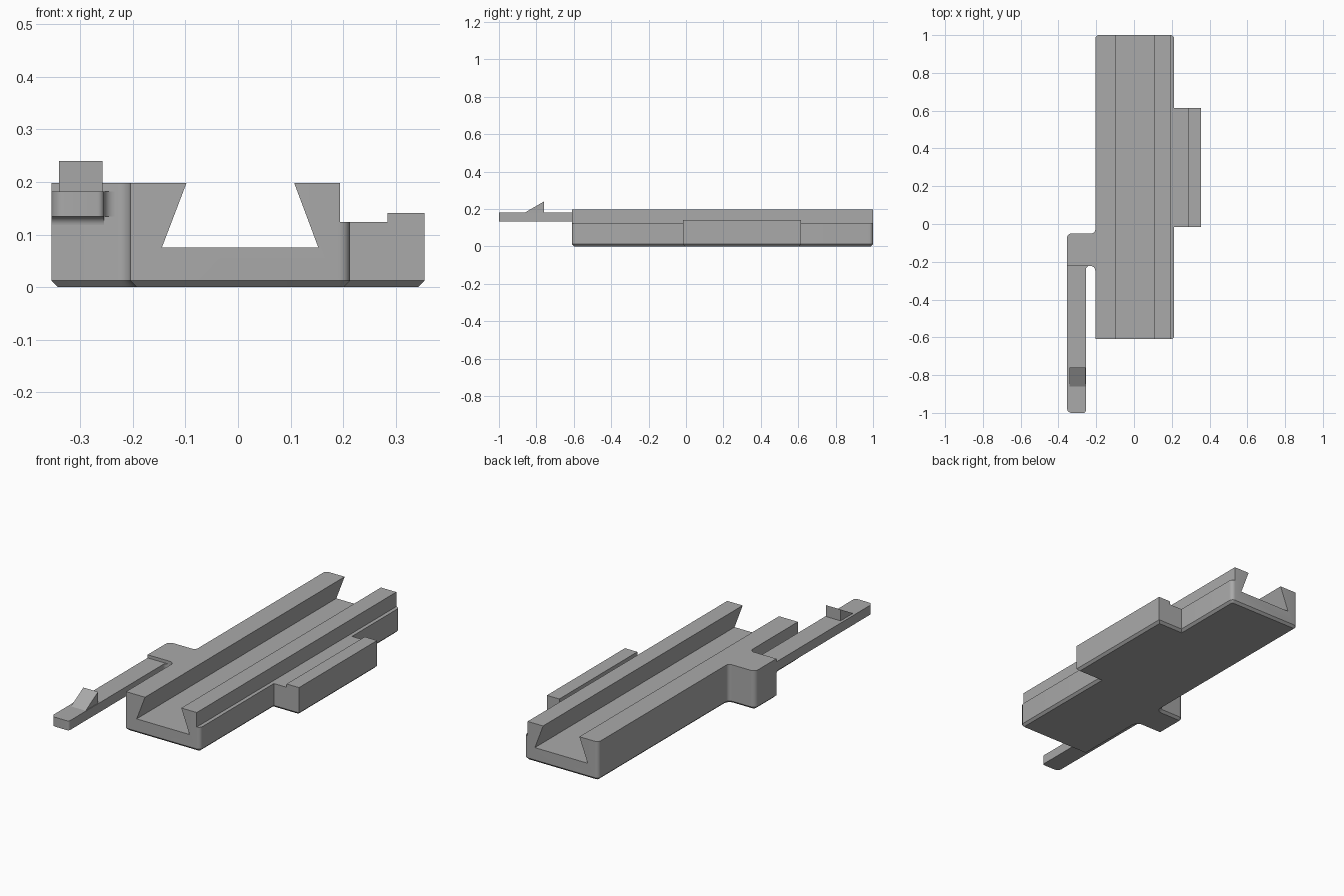
import bpy, bmesh
from math import cos, sin, pi, radians
from mathutils import Vector

cube = bpy.data.objects.get("Cube")
if cube:
    bpy.data.objects.remove(cube, do_unlink=True)

grey = bpy.data.materials.new("grey plastic")
grey.use_nodes = True
colour = (0.4, 0.4, 0.4, 1)
grey.diffuse_color = colour
grey.node_tree.nodes["Principled BSDF"].inputs["Base Color"].default_value = colour


def rounded(corners, steps=6):
    """Outline from (u, v) or (u, v, radius) corners; rounded corners are square ones."""
    out = []
    for i, c in enumerate(corners):
        p = Vector(c[:2])
        if len(c) == 2:
            out.append(p)
            continue
        a = (Vector(corners[i - 1][:2]) - p).normalized()
        b = (Vector(corners[(i + 1) % len(corners)][:2]) - p).normalized()
        for k in range(steps + 1):
            t = k / steps * pi / 2
            out.append(p + c[2] * (a * (1 - sin(t)) + b * (1 - cos(t))))
    return out


def prism(name, corners, axis, lo, hi, chamfer=0):
    """Extrude an outline along an axis, with an optional chamfer round the low end."""
    place = {"x": lambda u, v, h: (h, u, v),
             "y": lambda u, v, h: (u, h, v),
             "z": lambda u, v, h: (u, v, h)}[axis]
    bm = bmesh.new()
    pts = rounded(corners)
    low, high = [[bm.verts.new(place(p.x, p.y, h)) for p in pts] for h in (lo, hi)]
    base = bm.faces.new(low)
    bm.faces.new(high)
    for i in range(len(pts)):
        bm.faces.new((low[i - 1], low[i], high[i], high[i - 1]))
    bmesh.ops.recalc_face_normals(bm, faces=bm.faces)
    if chamfer:
        bmesh.ops.bevel(bm, geom=list(base.edges), offset=chamfer, segments=1,
                        affect='EDGES', profile=0.5)
    mesh = bpy.data.meshes.new(name)
    bm.to_mesh(mesh)
    bm.free()
    mesh.materials.append(grey)
    obj = bpy.data.objects.new(name, mesh)
    bpy.context.collection.objects.link(obj)
    return obj


def combine(target, tool, operation):
    mod = target.modifiers.new(operation.lower(), 'BOOLEAN')
    mod.operation, mod.object, mod.solver = operation, tool, 'EXACT'
    bpy.context.view_layer.objects.active = target
    bpy.ops.object.modifier_apply(modifier=mod.name)
    bpy.data.objects.remove(tool, do_unlink=True)


# Rail body with the side plate and the arm block in one footprint
body = prism("rail_body", [
    (-0.205, -0.61), (0.213, -0.61, 0.02),
    (0.213, -0.015), (0.355, -0.015), (0.355, 0.615), (0.213, 0.615),
    (0.213, 1.0, 0.02), (-0.205, 1.0, 0.02),
    (-0.205, -0.05, 0.02), (-0.355, -0.05, 0.025),
    (-0.355, -0.222), (-0.205, -0.222, 0.025)], "z", 0, 0.198, chamfer=0.012)

# Dovetail channel along the full length
combine(body, prism("channel_cutter", [
    (-0.145, 0.075), (0.153, 0.075), (0.107, 0.198), (0.07, 0.296),
    (-0.06, 0.296), (-0.098, 0.198)], "y", -1.1, 1.1), 'DIFFERENCE')

# Step on the left flank, leaving a raised lip at the plate's outer edge
combine(body, prism("step_cutter", [
    (0.194, 0.124), (0.285, 0.124), (0.285, 0.141), (0.4, 0.141),
    (0.4, 0.3), (0.194, 0.3)], "y", -1.1, 1.1), 'DIFFERENCE')

# Spring arm, with its root rounding off the slot
arm = prism("spring_arm", [
    (-0.355, -1.0, 0.025), (-0.255, -1.0, 0.012), (-0.255, -0.222, 0.02),
    (-0.232, -0.222), (-0.232, -0.15), (-0.355, -0.15)], "z", 0.134, 0.182)

# Fillet under the root of the arm
gusset = prism("arm_gusset", [
    (-0.25, 0.134), (-0.222, 0.134, 0.016), (-0.222, 0.11), (-0.2, 0.11),
    (-0.2, 0.15), (-0.25, 0.15)], "x", -0.355, -0.255)

# Catch near the tip of the arm
hook = prism("arm_hook", [
    (-0.86, 0.182), (-0.86, 0.17), (-0.76, 0.17), (-0.76, 0.24)],
    "x", -0.341, -0.258)

combine(arm, gusset, 'UNION')
combine(arm, hook, 'UNION')

# Smooth fillets, crisp edges
bpy.ops.object.select_all(action='DESELECT')
for obj in (body, arm):
    obj.select_set(True)
bpy.context.view_layer.objects.active = body
bpy.ops.object.shade_smooth_by_angle(angle=radians(30))
